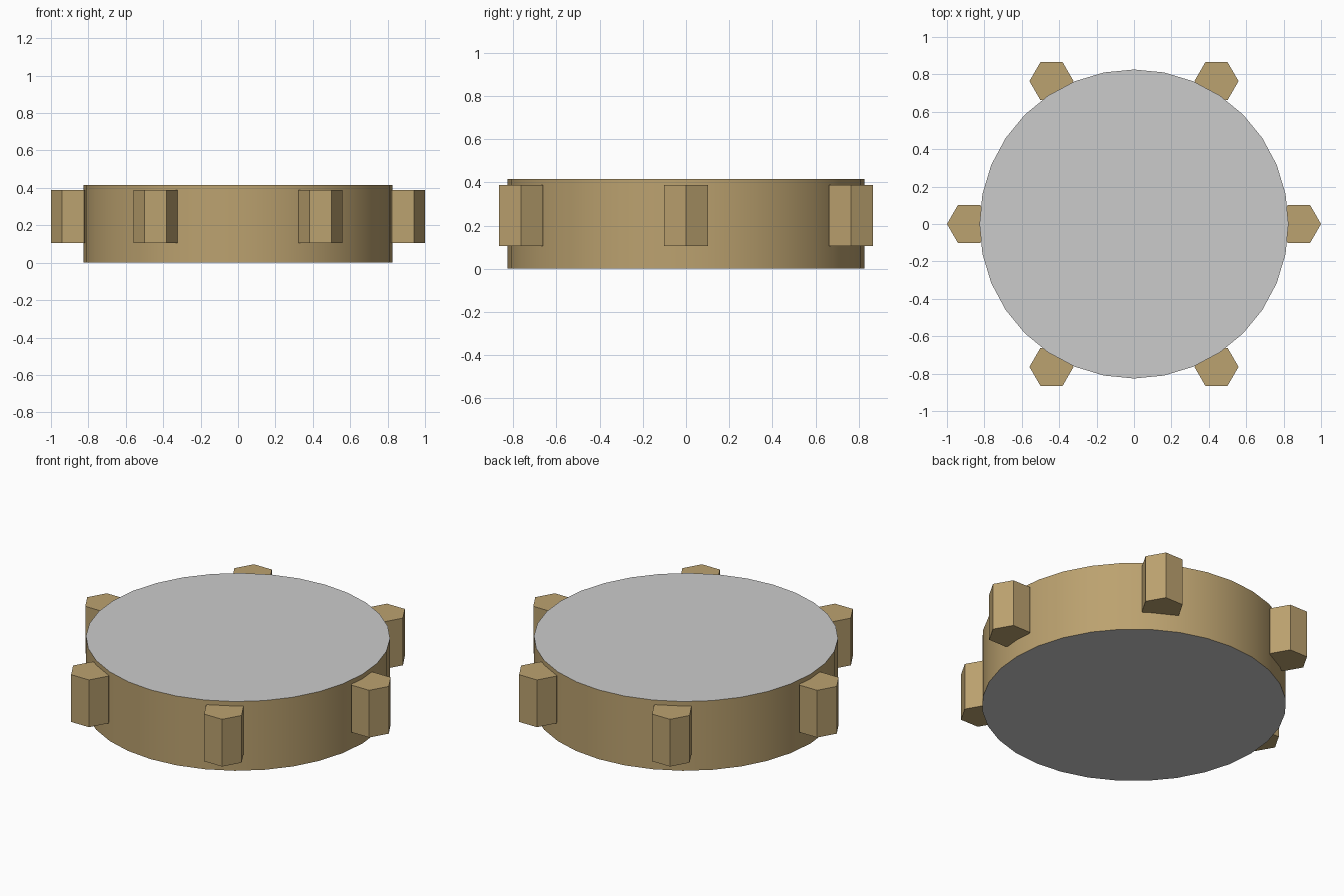
import bpy
import math

if "Cube" in bpy.data.objects:
    bpy.data.objects.remove(bpy.data.objects["Cube"])

R, H = 0.826, 0.415               # drum radius and height
LUG_R, LUG_DIST = 0.118, 0.882    # hexagonal lug size and distance from centre
LUG_Z0, LUG_Z1 = 0.105, 0.388

tan = bpy.data.materials.new("tan")
tan.diffuse_color = (0.50, 0.36, 0.16, 1)
tan.use_nodes = True
tan.node_tree.nodes["Principled BSDF"].inputs["Base Color"].default_value = tan.diffuse_color


def prism(name, sides, radius, x, y, z0, z1, turn=0.0, caps='NGON'):
    """Upright prism whose first corner points along +x."""
    bpy.ops.mesh.primitive_cylinder_add(
        vertices=sides, radius=radius, depth=z1 - z0, end_fill_type=caps,
        location=(x, y, (z0 + z1) / 2), rotation=(0, 0, turn))
    obj = bpy.context.object
    obj.name = name
    obj.data.materials.append(tan)
    return obj


def plate(name, z, flip):
    """Flat grey disc closing one end of the drum."""
    bpy.ops.mesh.primitive_circle_add(
        vertices=32, radius=R, fill_type='NGON', location=(0, 0, z))
    obj = bpy.context.object
    obj.name = name
    if flip != (obj.data.polygons[0].normal.z < 0):
        obj.data.flip_normals()


# Smooth round band, open at both ends
prism("drum_band", 32, R, 0, 0, 0, H, caps='NOTHING')
bpy.ops.object.shade_smooth_by_angle(angle=math.radians(30))

# Grey end plates
plate("top_plate", H, False)
plate("bottom_plate", 0, True)

# Six hexagonal lugs around the rim
for i in range(6):
    a = i * math.pi / 3
    prism(f"rim_lug_{i + 1}", 6, LUG_R, LUG_DIST * math.cos(a),
          LUG_DIST * math.sin(a), LUG_Z0, LUG_Z1, turn=math.pi / 6 * 3)
